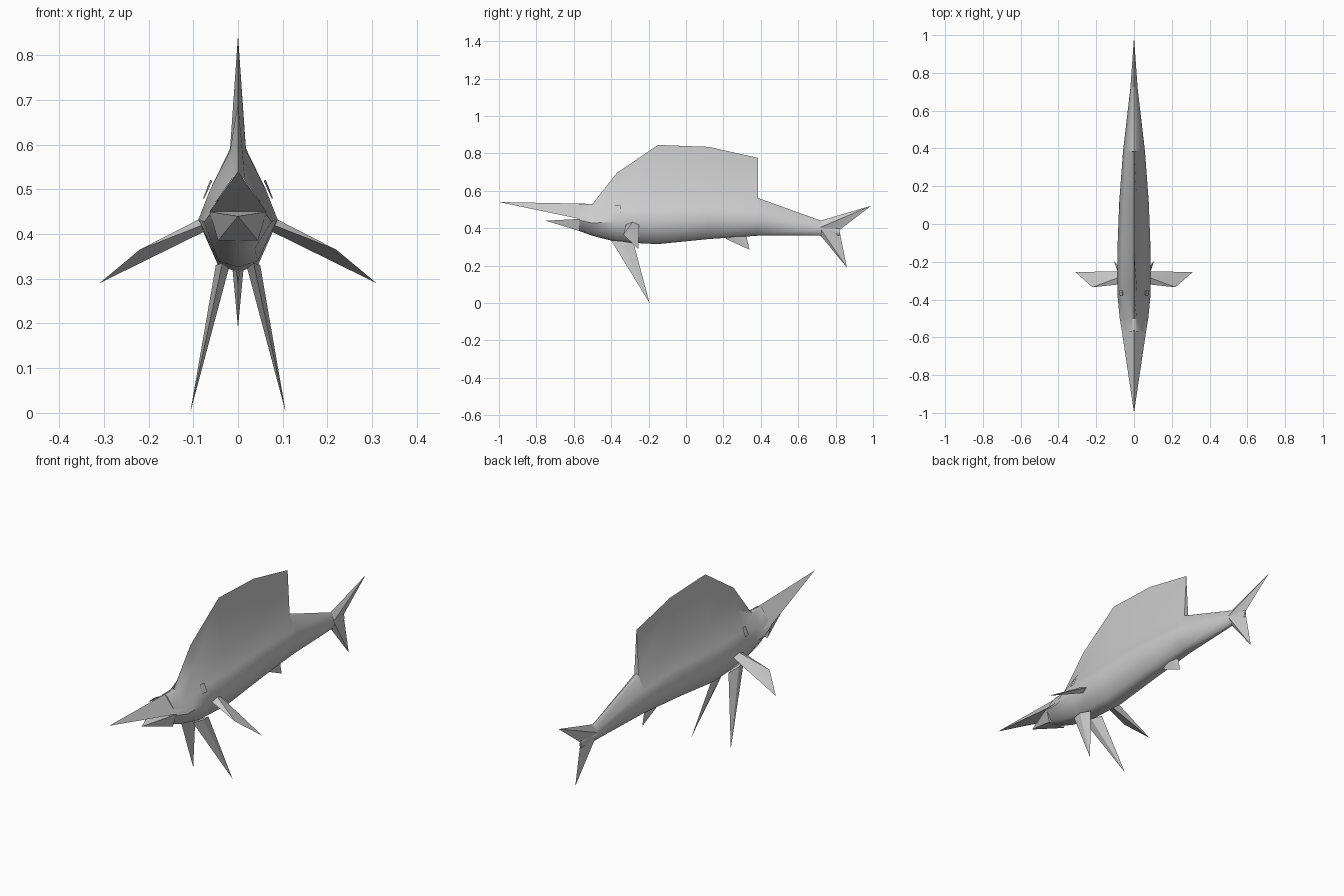
import bpy, bmesh, math
from mathutils import Vector

cube = bpy.data.objects.get("Cube")
if cube:
    bpy.data.objects.remove(cube, do_unlink=True)

shade = .6
grey = bpy.data.materials.new("plain grey")
grey.use_nodes = True
grey.diffuse_color = (shade, shade, shade, 1)
grey.node_tree.nodes["Principled BSDF"].inputs["Base Color"].default_value = grey.diffuse_color


def finish(name, bm, angle):
    """Turn the working mesh into a shaded, coloured object."""
    bmesh.ops.recalc_face_normals(bm, faces=bm.faces)
    mesh = bpy.data.meshes.new(name)
    bm.to_mesh(mesh)
    bm.free()
    mesh.materials.append(grey)
    obj = bpy.data.objects.new(name, mesh)
    bpy.context.collection.objects.link(obj)
    bpy.ops.object.select_all(action='DESELECT')
    obj.select_set(True)
    bpy.context.view_layer.objects.active = obj
    bpy.ops.object.shade_smooth_by_angle(angle=math.radians(angle))


def hull(name, points):
    """Faceted solid wrapped around a few points."""
    bm = bmesh.new()
    for point in points:
        bm.verts.new(point)
    bmesh.ops.convex_hull(bm, input=bm.verts)
    finish(name, bm, angle=25)


def fin(name, front, back, tips, thickness, mirror=False):
    """Wedge that is thick at the middle of its root and sharp at its tips."""
    front, back = Vector(front), Vector(back)
    tips = [Vector(tip) for tip in tips]
    middle = (front + back) / 2
    across = (back - front).cross(tips[0] - front).normalized() * thickness / 2
    points = [front, back, middle + across, middle - across] + tips
    if not mirror:
        hull(name, points)
        return
    for label, side in (("left_", 1), ("right_", -1)):
        hull(label + name, [(p.x * side, p.y, p.z) for p in points])


# Body rules along its length
def half_width(y):
    reach = .5 if y < -.3 else 1.15
    return .09 * (1 - ((y + .3) / reach) ** 2)


def belly(y):
    if y < -.2:
        return .31 + .55 * (y + .2) ** 2
    return .31 + .05 * min(1, (y + .2) / .5)


def back_ridge(y):
    rise = .53 + max(0, y + .5) / 2
    fall = .7 - .36 * y
    return min(.6, rise, fall)


def half_section(y, sail):
    """Outline from the belly up the flank to the crest of the sail."""
    low, high, width = belly(y), back_ridge(y), half_width(y)
    rule = ((.5, .05), (1, .4), (.7, .65), (.2, .97))
    flank = [(width * across, low + (high - low) * up) for across, up in rule]
    return [(0, low)] + flank + [(0, high + sail)]


# Body with the sail growing out of its back
mouth, brow, tail_root = -.57, -.5, .72
sail_heights = [(mouth, 0), (brow, 0), (-.37, .1), (-.15, .245), (.12, .235),
                (.385, .215), (.386, 0), (tail_root, 0), (.82, 0)]
bm = bmesh.new()
rings = []
for y, sail in sail_heights:
    half = half_section(y, sail)
    outline = half + [(-x, z) for x, z in reversed(half[1:-1])]
    rings.append([bm.verts.new((x, y, z)) for x, z in outline])
for ring, following in zip(rings, rings[1:]):
    for i in range(len(ring)):
        bm.faces.new((ring[i - 1], ring[i], following[i], following[i - 1]))
bm.faces.new(rings[0])
bm.faces.new(rings[-1])
finish("body_and_sail", bm, angle=50)

# Long bill and shorter lower jaw, both ending at the corners of the mouth
corner = half_width(mouth)
lip = .45
corners = [(side * corner, mouth, lip) for side in (1, -1)]
cheeks = [(side * corner, brow, lip) for side in (1, -1)]
hull("bill", corners + cheeks + [(0, -1, .54), (0, brow, back_ridge(brow))])
chin = [(side * corner * .7, mouth, belly(mouth)) for side in (1, -1)]
hull("lower_jaw", corners + chin + [(0, -.75, .44), (0, mouth, belly(mouth))])

# Tail lobes and the small fin in front of them
notch = (0, .82, .39)
root_thickness = 2 * half_width(tail_root)
fin("upper_tail_lobe", (0, tail_root, back_ridge(tail_root)), (0, tail_root, .37),
    [notch, (0, .99, .52)], root_thickness)
fin("lower_tail_lobe", (0, tail_root, .43), (0, tail_root, belly(tail_root)),
    [notch, (0, .86, .19)], root_thickness)
fin("anal_fin", (0, .21, .345), (0, .32, .37), [(0, .34, .285)], thickness=.02)

# Paired fins: swept side fins and long belly fins
fin("pectoral_fin", (.08, -.32, .42), (.08, -.25, .42),
    [(.22, -.335, .365), (.31, -.255, .29)], thickness=.03, mirror=True)
fin("pelvic_fin", (.035, -.4, .335), (.035, -.28, .32),
    [(.107, -.195, 0)], thickness=.03, mirror=True)

# Raised eye flakes
fin("eye", (.058, -.38, .52), (.062, -.35, .52),
    [(.078, -.35, .48), (.075, -.38, .48)], thickness=.005, mirror=True)
